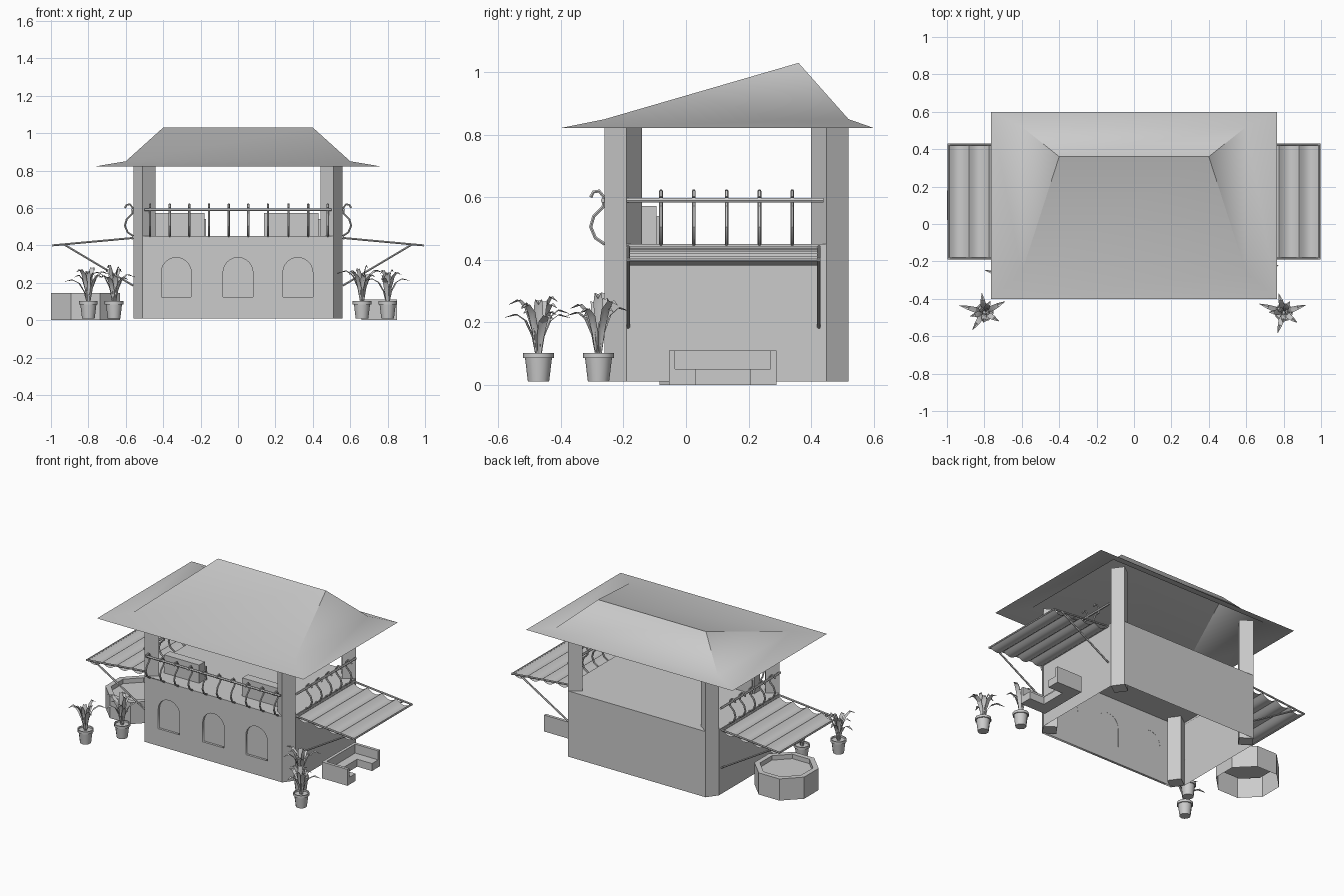
import bpy, bmesh, math, random
from mathutils import Vector

random.seed(4)
if "Cube" in bpy.data.objects:
    bpy.data.objects.remove(bpy.data.objects["Cube"])

grey = bpy.data.materials.new("plain grey")
grey.use_nodes = True
grey.diffuse_color = (0.6, 0.6, 0.6, 1)
grey.node_tree.nodes["Principled BSDF"].inputs["Base Color"].default_value = (0.6, 0.6, 0.6, 1)


def finish(ob, smooth=True):
    ob.data.materials.clear()
    ob.data.materials.append(grey)
    bpy.ops.object.select_all(action='DESELECT')
    ob.select_set(True)
    bpy.context.view_layer.objects.active = ob
    if ob.type == 'CURVE':
        bpy.ops.object.convert(target='MESH')
        ob = bpy.context.object
    if smooth:
        bpy.ops.object.shade_smooth_by_angle(angle=math.radians(35))
    return ob


def mesh(name, verts, faces, smooth=True):
    me = bpy.data.meshes.new(name)
    me.from_pydata(verts, [], faces)
    ob = bpy.data.objects.new(name, me)
    bpy.context.collection.objects.link(ob)
    return finish(ob, smooth)


def skin(name, rings, closed=True, caps=(False, False)):
    """Join rings of equal length with quads."""
    n = len(rings[0])
    faces = [(r * n + i, r * n + (i + 1) % n, (r + 1) * n + (i + 1) % n, (r + 1) * n + i)
             for r in range(len(rings) - 1) for i in range(n if closed else n - 1)]
    if caps[0]:
        faces.append(tuple(reversed(range(n))))
    if caps[1]:
        faces.append(tuple(range((len(rings) - 1) * n, len(rings) * n)))
    return mesh(name, [v for r in rings for v in r], faces)


def box(name, x, y, z):
    rings = [[(x[0], y[0], h), (x[1], y[0], h), (x[1], y[1], h), (x[0], y[1], h)] for h in z]
    return skin(name, rings, caps=(True, True))


def curve(name, paths, radius=0.0, cyclic=False, flat=False):
    cu = bpy.data.curves.new(name, 'CURVE')
    cu.dimensions = '2D' if flat else '3D'
    if flat:
        cu.fill_mode = 'BOTH'
        cu.extrude = 0.008
    else:
        cu.bevel_depth = radius
        cu.bevel_resolution = 1
        cu.use_fill_caps = True
    for path in paths:
        sp = cu.splines.new('POLY')
        sp.points.add(len(path) - 1)
        for p, co in zip(sp.points, path):
            p.co = (*co, 1)
        sp.use_cyclic_u = cyclic
    ob = bpy.data.objects.new(name, cu)
    bpy.context.collection.objects.link(ob)
    return ob


def circle(r, z, n, cx=0, cy=0, turn=0):
    return [(cx + r * math.cos(turn + math.tau * i / n), cy + r * math.sin(turn + math.tau * i / n), z)
            for i in range(n)]


# Body: open underneath, with corners left for the turned posts
X, XI, YF, YB, YFI, YBI, Z0, Z1 = 0.56, 0.51, -0.26, 0.52, -0.19, 0.45, 0.01, 0.45
outline = [(-XI, YF), (XI, YF), (X, YFI), (X, YBI), (XI, YB), (-XI, YB), (-X, YBI), (-X, YFI)]
mesh("counter_top", [(*p, Z1) for p in outline], [tuple(range(8))])
for name, i in (("right_wall", 2), ("back_wall", 4), ("left_wall", 6)):
    a, b = outline[i], outline[i + 1]
    mesh(name, [(*a, Z0), (*b, Z0), (*b, Z1), (*a, Z1)], [(0, 1, 2, 3)])

# Front wall with three arched recesses
arches = []
for cx in (-0.33, 0, 0.32):
    arc = [(cx + 0.08 * math.cos(math.pi * k / 12), 0.255 + 0.08 * math.sin(math.pi * k / 12), 0)
           for k in range(13)]
    arches.append([(cx - 0.08, 0.125, 0), (cx + 0.08, 0.125, 0)] + arc)
wall = curve("front_wall", [[(-XI, Z0, 0), (XI, Z0, 0), (XI, Z1, 0), (-XI, Z1, 0)]] + arches,
             cyclic=True, flat=True)
wall.rotation_euler.x = math.pi / 2
wall.location.y = YF + 0.008
finish(wall, False)
mesh("recess_panel", [(-XI, YF + 0.015, Z0), (XI, YF + 0.015, Z0), (XI, YF + 0.015, Z1), (-XI, YF + 0.015, Z1)],
     [(0, 1, 2, 3)])

# Corner posts
for sx in (-1, 1):
    for where, mid, sy in (("front", YF, 1), ("back", YB, -1)):
        foot = [(0.51, 0), (0.56, 0.07), (0.49, 0.12), (0.44, 0.05)]
        if sx * sy < 0:
            foot.reverse()
        skin(where + "_post", [[(sx * x, mid + sy * y, z) for x, y in foot] for z in (Z0, 0.835)],
             caps=(True, True))

# Hipped roof with flared eaves
def rect(x, y0, y1, z):
    return [(-x, y0, z), (x, y0, z), (x, y1, z), (-x, y1, z)]

roof = rect(0.765, -0.4, 0.6, 0.822) + rect(0.6, -0.26, 0.52, 0.85) + [(-0.4, 0.36, 1.03), (0.4, 0.36, 1.03)]
faces = [(i, (i + 1) % 4, 4 + (i + 1) % 4, 4 + i) for i in range(4)]
mesh("roof", roof, faces + [(4, 5, 9, 8), (5, 6, 9), (6, 7, 8, 9), (7, 4, 8)])

# Railings: curled bars and a handrail
curl = [(0, 0.45), (0.03, 0.47), (0.045, 0.505), (0.035, 0.54), (0.005, 0.57), (0.002, 0.6),
        (0.018, 0.62), (0.036, 0.617), (0.045, 0.6)]
bars = [[(x, YF - d, z) for d, z in curl] for x in
        (-0.47, -0.365, -0.26, -0.155, -0.05, 0.055, 0.16, 0.27, 0.375, 0.48)]
rails = [[(-0.5, YF - 0.005, 0.59), (0.5, YF - 0.005, 0.59)]]
for s in (-1, 1):
    bars += [[(s * (X + d), y, z) for d, z in curl] for y in (-0.08, 0.025, 0.13, 0.235, 0.34)]
    rails.append([(s * (X + 0.005), -0.19, 0.59), (s * (X + 0.005), 0.44, 0.59)])
finish(curve("railing_bars", bars, 0.006))
finish(curve("handrails", rails, 0.008))

# Awnings: rippled cloth on a strutted frame
for s in (-1, 1):
    steps = 32
    prof = [(X + 0.43 * t / steps, 0.437 - 0.035 * t / steps - 0.025 * abs(math.sin(math.pi * 4 * t / steps)))
            for t in range(steps + 1)]
    skin("awning_cloth", [[(s * x, y, z) for x, z in prof] for y in (-0.18, 0.42)], closed=False)
    frame = [[(s * 0.99, -0.19, 0.4), (s * 0.99, 0.43, 0.4)],
             [(s * 0.565, -0.185, 0.437), (s * 0.565, 0.425, 0.437)]]
    for y in (-0.185, 0.425):
        frame.append([(s * 0.56, y, 0.44), (s * 0.995, y, 0.4)])
        frame.append([(s * 0.56, y, 0.185), (s * 0.93, y, 0.405)])
    finish(curve("awning_frame", frame, 0.006))

# Eight-sided tub
px, py, turn = -0.815, 0.1, math.pi / 8
skin("tub", [circle(r, z, 8, px, py, turn) for r, z in ((0.2, 0), (0.2, 0.145), (0.165, 0.145), (0.165, 0.115))],
     caps=(False, True))

# U-shaped sofa, open on its outer side
box("sofa_back", (0.66, 0.68), (-0.055, 0.29), (0, 0.11))
box("sofa_back_seat", (0.68, 0.74), (-0.035, 0.27), (0, 0.05))
for ya, yb, yc in ((-0.055, -0.035, 0.03), (0.29, 0.27, 0.205)):
    box("sofa_arm", (0.68, 0.85), sorted((ya, yb)), (0, 0.11))
    box("sofa_side_seat", (0.74, 0.85), sorted((yb, yc)), (0, 0.05))

# Cabinets on the counter
for x in ((-0.44, -0.18), (0.14, 0.43)):
    box("counter_cabinet", x, (-0.155, -0.095), (Z1, 0.572))
    box("cabinet_step", (x[0] + 0.01, x[1] + 0.01), (-0.095, -0.085), (Z1, 0.54))


# Potted plants
def plant(cx, cy):
    rings = [(0.034, 0.01), (0.043, 0.085), (0.05, 0.085), (0.05, 0.102), (0.043, 0.102), (0.042, 0.092)]
    skin("plant_pot", [circle(r, z, 12, cx, cy) for r, z in rings], caps=(True, True))
    verts, faces = [], []
    count = 10
    for k in range(count):
        az = math.tau * k * 0.382 + random.uniform(-0.2, 0.2)
        reach = 0.025 + 0.105 * k / (count - 1)
        high = random.uniform(0.15, 0.21) - 0.04 * k / (count - 1)
        out, side = Vector((math.cos(az), math.sin(az), 0)), Vector((-math.sin(az), math.cos(az), 0))
        base = len(verts)
        for j, w in enumerate((0.005, 0.012, 0.015, 0.011, 0.001)):
            t = j / 4
            mid = Vector((cx, cy, 0.09 + high * math.sin(t * 2.0) / 0.95)) + out * (0.008 + reach * t ** 1.6)
            verts += [mid - side * w, mid - out * w * 0.4 - Vector((0, 0, w * 0.4)), mid + side * w]
            if j:
                a = base + 3 * j
                faces += [(a - 3, a - 2, a + 1, a), (a - 2, a - 1, a + 2, a + 1)]
    mesh("plant_leaves", verts, faces)


for s in (-1, 1):
    plant(s * 0.8, -0.472)
    plant(s * 0.663, -0.28)
